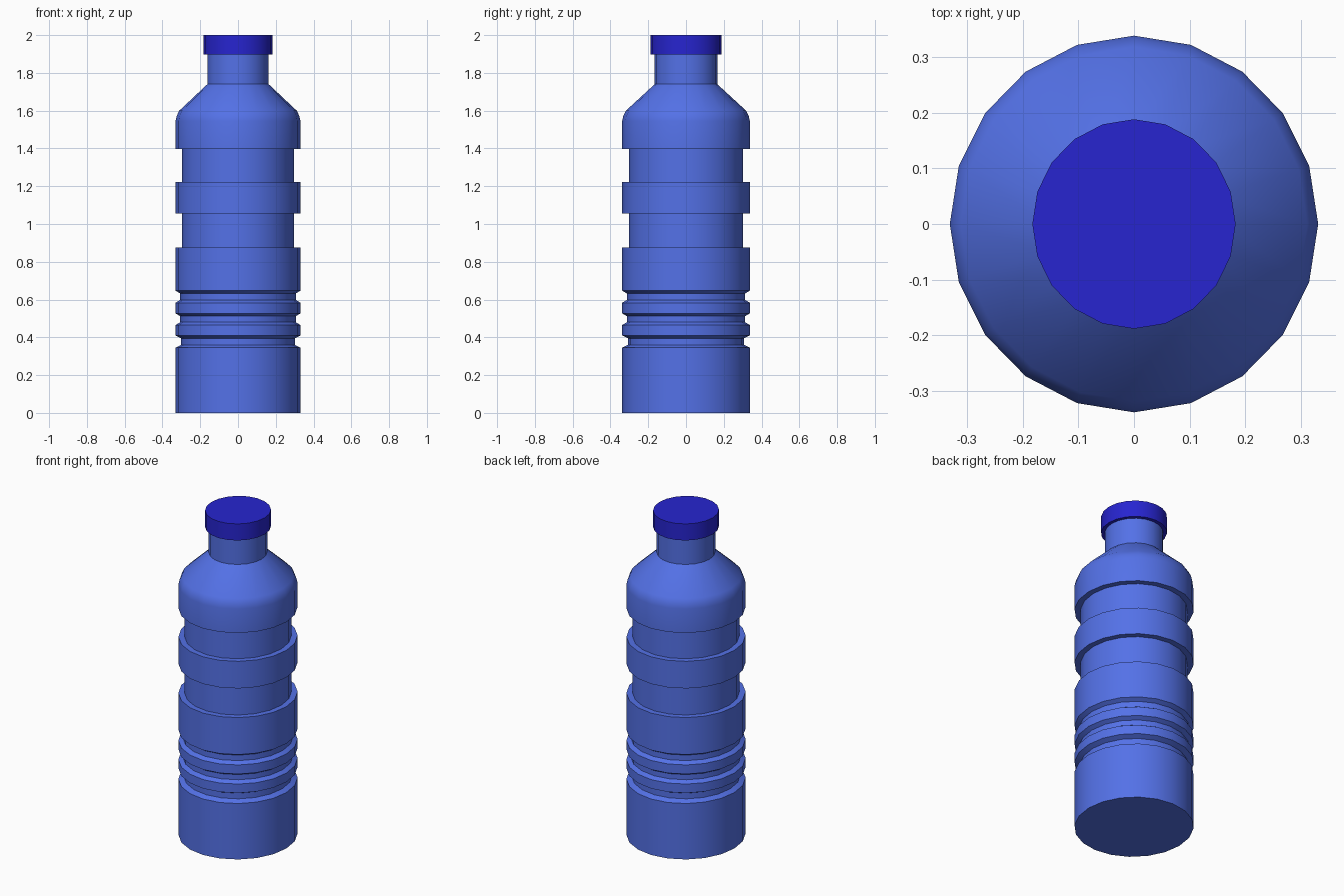
import bpy, math

cube = bpy.data.objects.get("Cube")
if cube:
    bpy.data.objects.remove(cube, do_unlink=True)

SIDES = 20


def material(name, rgb):
    mat = bpy.data.materials.new(name)
    mat.use_nodes = True
    mat.diffuse_color = (*rgb, 1)
    mat.node_tree.nodes["Principled BSDF"].inputs["Base Color"].default_value = (*rgb, 1)
    return mat


def lathe(name, profile, mat, squash):
    """Turn a (radius, height) profile into a closed, slightly oval solid."""
    verts, faces = [], []
    for r, z in profile:
        for i in range(SIDES):
            a = math.tau * i / SIDES
            verts.append((r * squash * math.cos(a), r * math.sin(a), z))
    for k in range(len(profile) - 1):
        for i in range(SIDES):
            j = (i + 1) % SIDES
            low, high = k * SIDES, (k + 1) * SIDES
            faces.append((low + i, low + j, high + j, high + i))
    faces.append(tuple(reversed(range(SIDES))))
    faces.append(tuple(range(len(verts) - SIDES, len(verts))))
    mesh = bpy.data.meshes.new(name)
    mesh.from_pydata(verts, [], faces)
    mesh.materials.append(mat)
    obj = bpy.data.objects.new(name, mesh)
    bpy.context.collection.objects.link(obj)
    bpy.ops.object.select_all(action="DESELECT")
    obj.select_set(True)
    bpy.context.view_layer.objects.active = obj
    bpy.ops.object.shade_smooth_by_angle(angle=math.radians(30))
    return obj


body_blue = material("body blue", (0.09, 0.17, 0.82))
cap_blue = material("deep cap blue", (0.02, 0.018, 0.63))

OUTER, WAIST, NECK = 0.338, 0.303, 0.166

# Base, then three narrow grip grooves with sloped walls
profile = [(OUTER, 0)]
for bottom, top, depth in [(0.345, 0.41, 0.03), (0.465, 0.527, 0.025), (0.583, 0.647, 0.025)]:
    inner = OUTER - depth
    profile += [(OUTER, bottom), (inner, bottom + 0.015),
                (inner, top - 0.015), (OUTER, top)]

# Two wide square-cut waists
for bottom, top in [(0.875, 1.055), (1.222, 1.397)]:
    profile += [(OUTER, bottom), (WAIST, bottom), (WAIST, top), (OUTER, top)]

# Rounded shoulder and neck
profile += [(OUTER, 1.545), (0.332, 1.572), (0.318, 1.6), (NECK, 1.74), (NECK, 1.91)]
lathe("bottle_body", profile, body_blue, 0.978)

# Screw cap
lathe("bottle_cap", [(0.188, 1.898), (0.188, 2.0)], cap_blue, 0.97)
